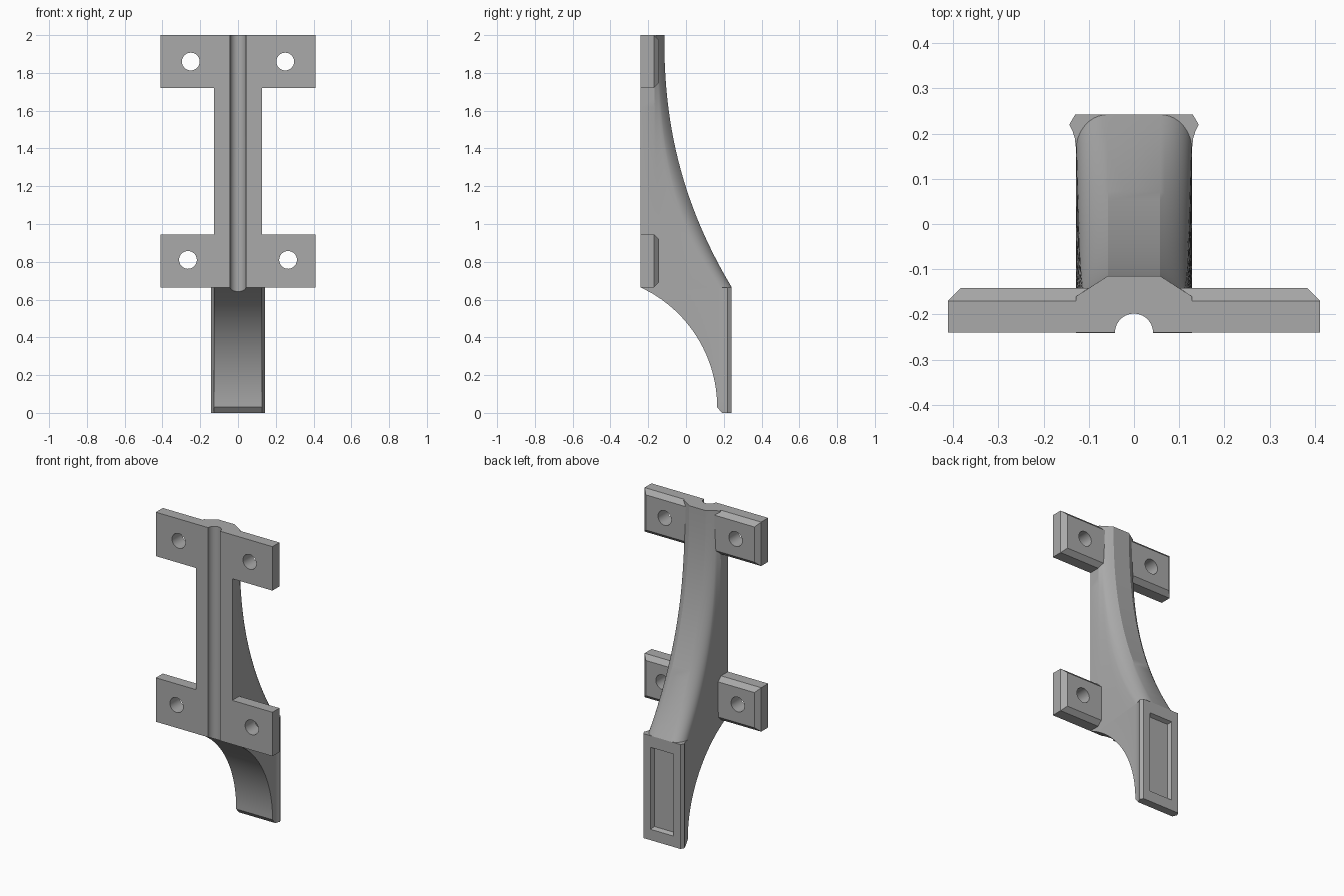
import bpy, bmesh, math
from mathutils import Matrix

cube = bpy.data.objects.get("Cube")
if cube:
    bpy.data.objects.remove(cube, do_unlink=True)

grey = bpy.data.materials.new("mid grey")
grey.use_nodes = True
colour = (0.4, 0.4, 0.4, 1)
grey.diffuse_color = colour
grey.node_tree.nodes["Principled BSDF"].inputs["Base Color"].default_value = colour

FRONT, KNEE, TOP = -0.24, 0.665, 2.0
HALF = 0.128


def lerp(a, b, t):
    return a + (b - a) * t


def finish(name, bm):
    bmesh.ops.recalc_face_normals(bm, faces=bm.faces)
    mesh = bpy.data.meshes.new(name)
    bm.to_mesh(mesh)
    bm.free()
    mesh.materials.append(grey)
    ob = bpy.data.objects.new(name, mesh)
    bpy.context.collection.objects.link(ob)
    return ob


def loft(name, rows):
    """Skin mirrored half sections, given as (z, [(x, y), ...] front to back)."""
    bm = bmesh.new()
    rings = []
    for z, half in rows:
        pts = half + [(-x, y) for x, y in reversed(half)]
        rings.append([bm.verts.new((x, y, z)) for x, y in pts])
    n = len(rings[0])
    for low, high in zip(rings, rings[1:]):
        for i in range(n):
            j = (i + 1) % n
            bm.faces.new((low[i], low[j], high[j], high[i]))
    bm.faces.new(rings[0])
    bm.faces.new(rings[-1])
    return finish(name, bm)


def tapered_box(name, x, y0, y1, z0, z1, inset, taper_back):
    """Box whose front or back end shrinks by an inset."""
    bm = bmesh.new()
    bmesh.ops.create_cube(bm, size=1)
    for v in bm.verts:
        small = inset if (v.co.y > 0) == taper_back else 0
        v.co = (math.copysign(x - small, v.co.x),
                y1 if v.co.y > 0 else y0,
                z1 - small if v.co.z > 0 else z0 + small)
    return finish(name, bm)


def rod(name, radius, length, matrix):
    bm = bmesh.new()
    bmesh.ops.create_cone(bm, cap_ends=True, segments=40, radius1=radius,
                          radius2=radius, depth=length, matrix=matrix)
    ob = finish(name, bm)
    ob.hide_render = True
    return ob


def combine(target, other, operation):
    mod = target.modifiers.new("combine", 'BOOLEAN')
    mod.operation, mod.solver, mod.object = operation, 'EXACT', other
    bpy.context.view_layer.objects.active = target
    bpy.ops.object.modifier_apply(modifier=mod.name)
    bpy.data.objects.remove(other, do_unlink=True)


# Column: a wedge at the top that blends into a rounded block at the knee
ARC, SIDE = 10, 4


def column_half(z):
    s = (TOP - z) / (TOP - KNEE)
    back = -0.115 + 0.357 * s ** 2.25
    edge = lerp(-0.16, -0.19, s)
    round_start = 0.82
    shape = [(HALF, round_start * i / SIDE) for i in range(SIDE)]
    for i in range(ARC + 1):
        a = math.pi / 2 * i / ARC
        shape.append((0.058 + 0.07 * math.cos(a), lerp(round_start, 1, math.sin(a))))
    pts = [(HALF, FRONT)]
    for i, (x, f) in enumerate(shape):
        t = i / (len(shape) - 1)
        pts.append((lerp(lerp(HALF, 0.058, t), x, s), lerp(edge, back, lerp(t, f, s))))
    return pts


STEPS = 28
heights = [lerp(KNEE, TOP, i / STEPS) for i in range(STEPS + 1)]
bracket = loft("bracket", [(z, column_half(z)) for z in heights])

# Foot: curved underside running down to a flared pad
R = 0.7


def foot_half(z):
    rise = max(z - 0.03, 0)
    front = 0.165 - (R - math.sqrt(R * R - rise * rise))
    if z < 0.03:
        front = 0.19 - 0.025 * z / 0.03
    flare = [(HALF, 0.165), (0.131, 0.19), (0.136, 0.206), (0.143, 0.22), (0.13, 0.242)]
    return [(HALF, front)] + [(x, max(y, front + 0.001 * (i + 1)))
                              for i, (x, y) in enumerate(flare)]


foot_z = [0] + [lerp(0.03, KNEE, i / 20) for i in range(21)]
foot = loft("foot", [(z, foot_half(z)) for z in foot_z])
combine(bracket, foot, 'UNION')

# Mounting plates with chamfered back edges
for low, high in ((KNEE, 0.945), (1.72, TOP)):
    slab = tapered_box("slab", 0.411, FRONT, -0.17, low, high, 0, True)
    bevel = tapered_box("bevel", 0.411, -0.17, -0.142, low, high, 0.028, True)
    combine(slab, bevel, 'UNION')
    combine(bracket, slab, 'UNION')

# Screw holes
for x, z in ((0.25, 1.86), (0.265, 0.81)):
    for side in (-1, 1):
        place = Matrix.Translation((side * x, -0.2, z)) @ Matrix.Rotation(math.pi / 2, 4, 'X')
        combine(bracket, rod("hole_cutter", 0.047, 0.3, place), 'DIFFERENCE')

# Half-round groove up the front
groove = rod("groove_cutter", 0.042, 1.6, Matrix.Translation((0, FRONT, 1.35)))
combine(bracket, groove, 'DIFFERENCE')

# Recessed panel in the back of the foot pad
panel = tapered_box("panel_cutter", 0.09, 0.217, 0.262, 0.06, 0.6, 0.02, False)
combine(bracket, panel, 'DIFFERENCE')

# Smooth curves, crisp edges
bpy.ops.object.select_all(action='DESELECT')
bracket.select_set(True)
bpy.context.view_layer.objects.active = bracket
bpy.ops.object.shade_smooth_by_angle(angle=math.radians(25))
